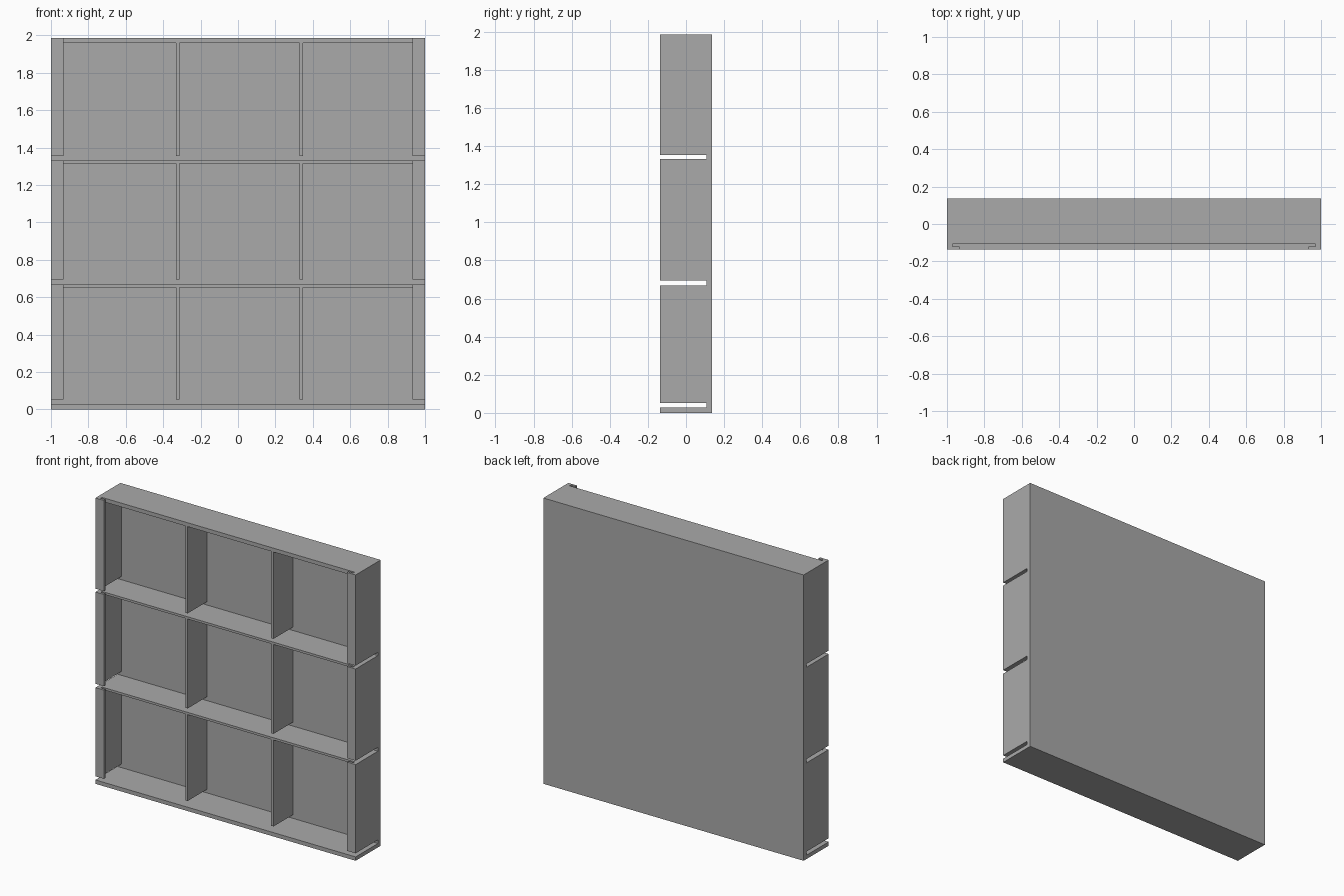
import bpy
import bmesh

if "Cube" in bpy.data.objects:
    bpy.data.objects.remove(bpy.data.objects["Cube"])

grey = bpy.data.materials.new("mid_grey")
grey.diffuse_color = (0.4, 0.4, 0.4, 1)
grey.use_nodes = True
grey.node_tree.nodes["Principled BSDF"].inputs["Base Color"].default_value = grey.diffuse_color


def prism(name, outline, z0, z1):
    """Extrude an xy outline from z0 up to z1."""
    bm = bmesh.new()
    face = bm.faces.new([bm.verts.new((x, y, z0)) for x, y in outline])
    ext = bmesh.ops.extrude_face_region(bm, geom=[face])
    top = [v for v in ext["geom"] if isinstance(v, bmesh.types.BMVert)]
    bmesh.ops.translate(bm, verts=top, vec=(0, 0, z1 - z0))
    bmesh.ops.recalc_face_normals(bm, faces=bm.faces)
    mesh = bpy.data.meshes.new(name)
    bm.to_mesh(mesh)
    bm.free()
    mesh.materials.append(grey)
    obj = bpy.data.objects.new(name, mesh)
    bpy.context.collection.objects.link(obj)
    return obj


def box(name, x0, x1, y0, y1, z0, z1):
    return prism(name, [(x0, y0), (x1, y0), (x1, y1), (x0, y1)], z0, z1)


FRONT, BACK = -0.137, 0.137
PANEL = 0.107      # front of the back panel
RECESS = -0.106    # front of shelves and dividers
INNER, LIP = 0.97, 0.934
HEIGHT = 1.985

# Back panel and base board
box("back_panel", -1, 1, PANEL, BACK, 0, HEIGHT)
box("base_board", -1, 1, FRONT, PANEL, 0, 0.027)

# Three stacked tiers, each hanging above an open slot
tiers = [(0.052, 0.668, 0.016), (0.695, 1.332, 0.016), (1.355, HEIGHT, 0.027)]
for i, (z0, z1, thick) in enumerate(tiers, 1):
    # Side walls with an inward front lip
    for side, s in (("left", -1), ("right", 1)):
        outline = [(s, FRONT), (s * LIP, FRONT), (s * LIP, -0.121),
                   (s * INNER, -0.121), (s * INNER, PANEL), (s, PANEL)]
        prism(f"{side}_wall_{i}", outline, z0, z1)
    # Tier top
    box(f"shelf_{i}", -INNER, INNER, RECESS, PANEL, z1 - thick, z1)
    # Upright dividers
    for side, x in (("left", -0.331), ("right", 0.329)):
        box(f"{side}_divider_{i}", x, x + 0.018, RECESS, PANEL, z0, z1 - thick)
